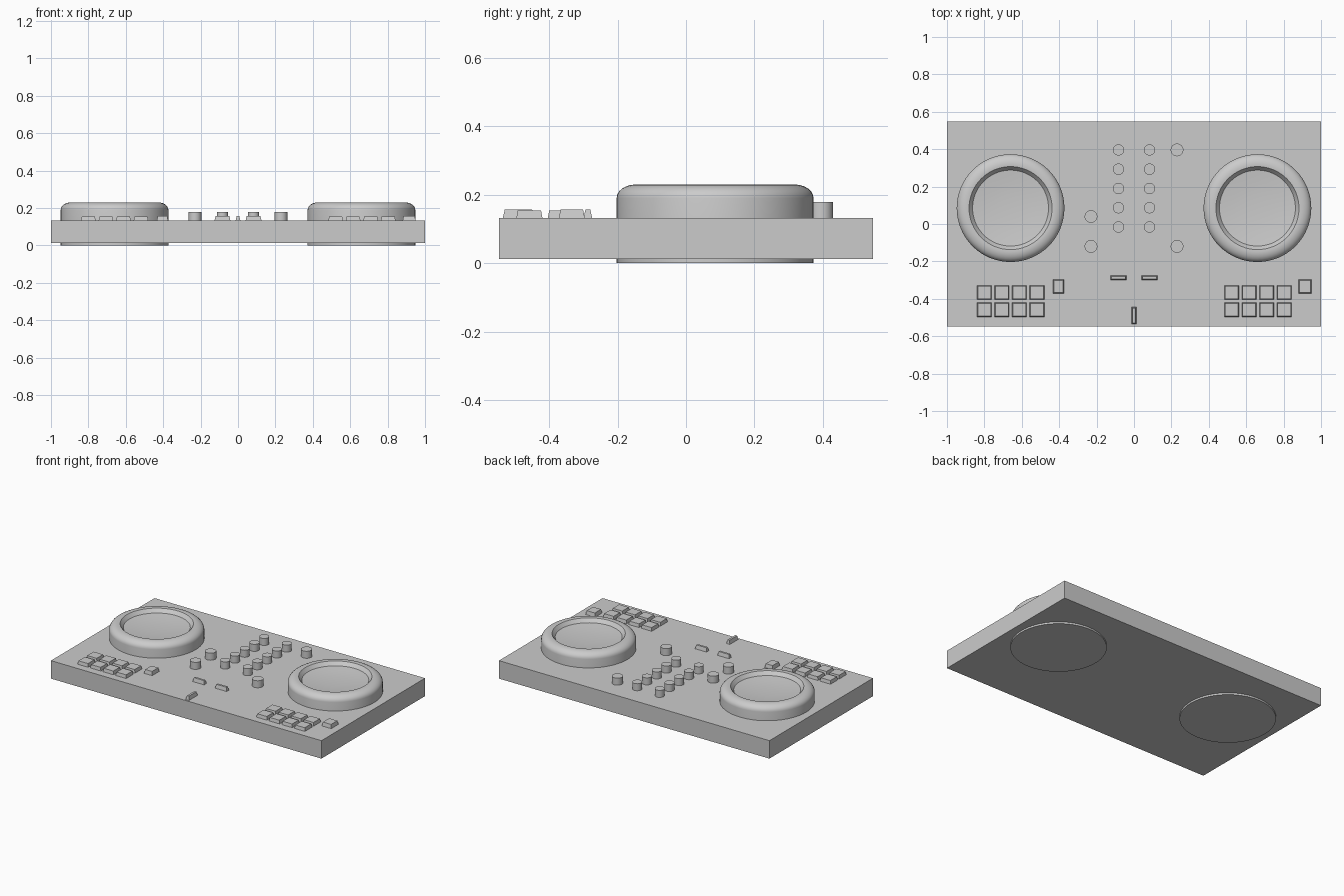
import bpy, bmesh, math

cube = bpy.data.objects.get("Cube")
if cube:
    bpy.data.objects.remove(cube)

grey = bpy.data.materials.new("matte_grey")
grey.use_nodes = True
COLOUR = (0.6, 0.6, 0.6, 1)
grey.diffuse_color = COLOUR
grey.node_tree.nodes["Principled BSDF"].inputs["Base Color"].default_value = COLOUR

DECK = 0.132  # height of the top panel


def add_object(name, bm, smooth=False):
    bmesh.ops.recalc_face_normals(bm, faces=bm.faces)
    mesh = bpy.data.meshes.new(name)
    bm.to_mesh(mesh)
    bm.free()
    mesh.materials.append(grey)
    obj = bpy.data.objects.new(name, mesh)
    bpy.context.collection.objects.link(obj)
    if smooth:
        bpy.ops.object.select_all(action='DESELECT')
        obj.select_set(True)
        bpy.context.view_layer.objects.active = obj
        bpy.ops.object.shade_smooth_by_angle(angle=math.radians(35))
    return obj


def block(name, x, y, w, d, z0, z1, inset=0.0):
    """Box whose top face is drawn in by the inset."""
    bm = bmesh.new()
    bmesh.ops.create_cube(bm, size=1)
    for v in bm.verts:
        top = v.co.z > 0
        shrink = 2 * inset if top else 0
        v.co = (x + v.co.x * (w - shrink), y + v.co.y * (d - shrink), z1 if top else z0)
    return add_object(name, bm)


def lathe(name, x, y, profile, sides):
    """Spin a radius/height profile about a vertical axis."""
    bm = bmesh.new()
    verts = [bm.verts.new((x + r, y, z)) for r, z in profile]
    edges = [bm.edges.new(pair) for pair in zip(verts, verts[1:])]
    bmesh.ops.spin(bm, geom=verts + edges, cent=(x, y, 0), axis=(0, 0, 1),
                   angle=math.tau, steps=sides)
    bmesh.ops.remove_doubles(bm, verts=bm.verts, dist=0.0002)
    return add_object(name, bm, smooth=True)


# Case
block("case", 0, 0, 2, 1.094, 0.012, DECK)

# Jog wheels: straight side, rounded shoulder, recessed shallow dish
shoulder = [(0.233 + 0.055 * math.cos(a), 0.190 + 0.04 * math.sin(a))
            for a in (math.radians(15 * i) for i in range(7))]
wheel = [(0, 0), (0.288, 0)] + shoulder + [
    (0.222, 0.229), (0.203, 0.205), (0.14, 0.198), (0.07, 0.194), (0, 0.193)]
for side, x in (("right", -0.66), ("left", 0.66)):
    lathe(side + "_jog_wheel", x, 0.085, wheel, 64)


# Knobs
def knob(name, x, y, r):
    lathe(name, x, y, [(0, DECK - 0.01), (r, DECK - 0.01), (r, 0.179), (0, 0.179)], 32)


for side, x in (("right", -0.083), ("left", 0.083)):
    for row in range(5):
        knob(f"{side}_mixer_knob_{row + 1}", x, 0.396 - row * 0.103, 0.03)
for name, x, y in (("master_knob", 0.23, 0.396), ("left_filter_knob", 0.23, -0.12),
                   ("right_level_knob", -0.23, 0.04), ("right_filter_knob", -0.23, -0.12)):
    knob(name, x, y, 0.034)

# Performance pads, four by two on each side
for side, x0 in (("right", -0.8), ("left", 0.522)):
    for col in range(4):
        for row in range(2):
            block(f"{side}_pad_{row + 1}_{col + 1}", x0 + col * 0.0937,
                  -0.366 - row * 0.092, 0.082, 0.08, DECK - 0.01, 0.154, 0.006)

# Tempo sliders beside the pads
block("right_tempo_slider", -0.404, -0.334, 0.064, 0.08, DECK - 0.01, 0.157, 0.007)
block("left_tempo_slider", 0.915, -0.334, 0.074, 0.08, DECK - 0.01, 0.157, 0.007)

# Channel faders and crossfader
for side, x in (("right", -0.083), ("left", 0.083)):
    block(side + "_channel_fader", x, -0.287, 0.09, 0.03, DECK - 0.01, 0.157, 0.008)
block("crossfader", 0, -0.49, 0.03, 0.096, DECK - 0.01, 0.157, 0.008)
